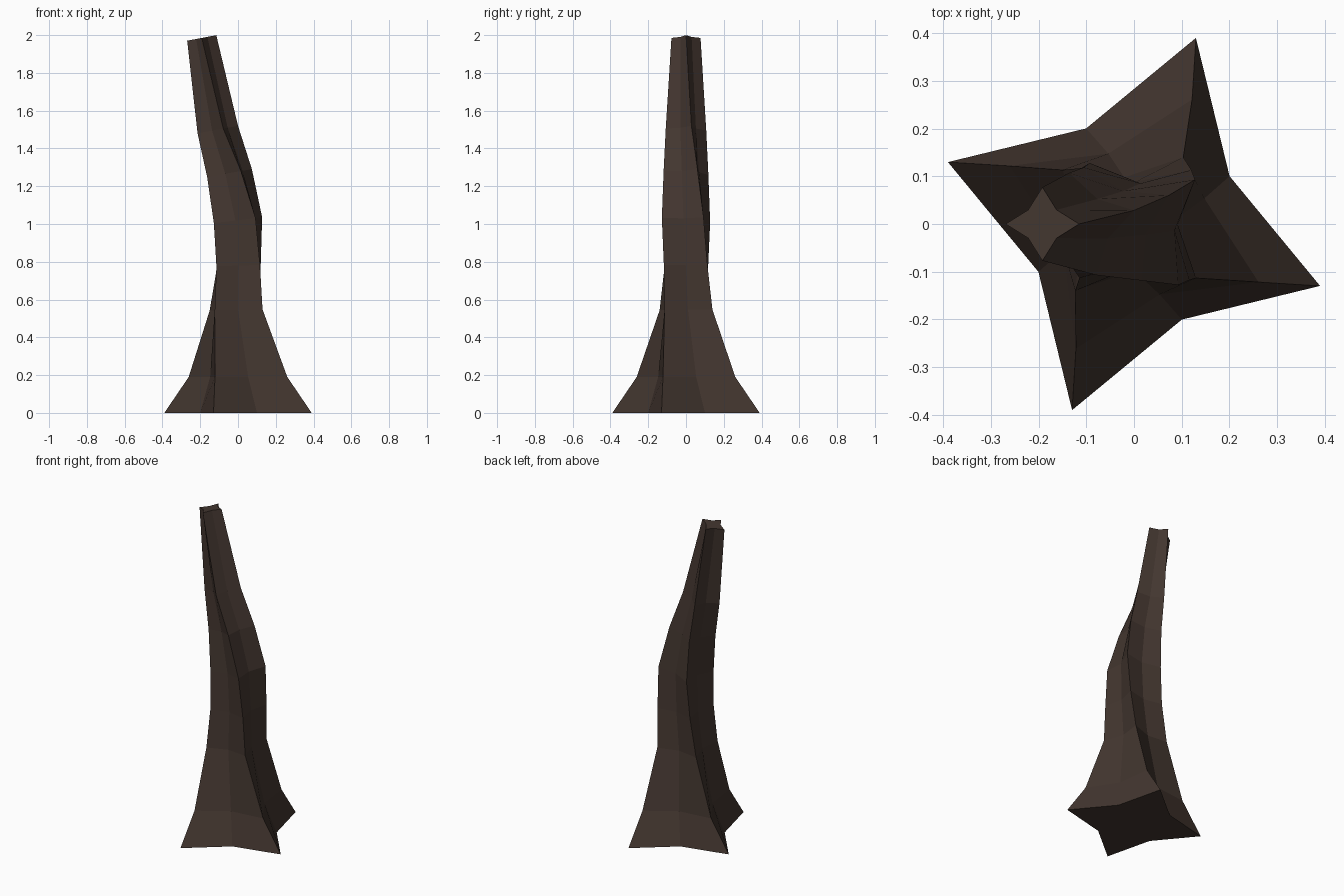
import bpy, bmesh, math

if "Cube" in bpy.data.objects:
    bpy.data.objects.remove(bpy.data.objects["Cube"])

# Bark colour
bark = bpy.data.materials.new("dark_bark")
bark.diffuse_color = (0.056, 0.037, 0.029, 1.0)
bark.use_nodes = True
bark.node_tree.nodes["Principled BSDF"].inputs["Base Color"].default_value = bark.diffuse_color

# Trunk rings: height, centre x, tip radius, angle of first tip, tilt slope
rings = [
    (0.00, 0.00, 0.411, -18.4, 0.00),
    (0.19, 0.00, 0.288, -25, 0.00),
    (0.545, -0.01, 0.180, -39, 0.02),
    (0.78, 0.003, 0.163, -46, 0.03),
    (1.02, 0.00, 0.158, -54, 0.12),
    (1.27, -0.045, 0.133, -63, 0.17),
    (1.50, -0.107, 0.111, -75, 0.18),
    (1.985, -0.192, 0.077, -90, 0.19),
]
INNER = 0.545  # groove radius relative to the root tips


def star_ring(bm, z, cx, radius, start, tilt):
    """Four-pointed star, tilted square to the leaning trunk."""
    verts = []
    for i in range(8):
        a = math.radians(start + 45 * i)
        r = radius if i % 2 == 0 else radius * INNER
        dx = r * math.cos(a)
        verts.append(bm.verts.new((cx + dx, r * math.sin(a), z + tilt * dx)))
    return verts


# Twisted trunk lofted through the star rings, closed at both ends
bm = bmesh.new()
loops = [star_ring(bm, *r) for r in rings]
for lo, hi in zip(loops, loops[1:]):
    for i in range(8):
        j = (i + 1) % 8
        bm.faces.new((lo[i], lo[j], hi[j], hi[i]))
bm.faces.new(list(reversed(loops[0])))
bm.faces.new(loops[-1])
bmesh.ops.recalc_face_normals(bm, faces=bm.faces)

mesh = bpy.data.meshes.new("tree_trunk")
bm.to_mesh(mesh)
bm.free()
mesh.materials.append(bark)
trunk = bpy.data.objects.new("tree_trunk", mesh)
bpy.context.collection.objects.link(trunk)
